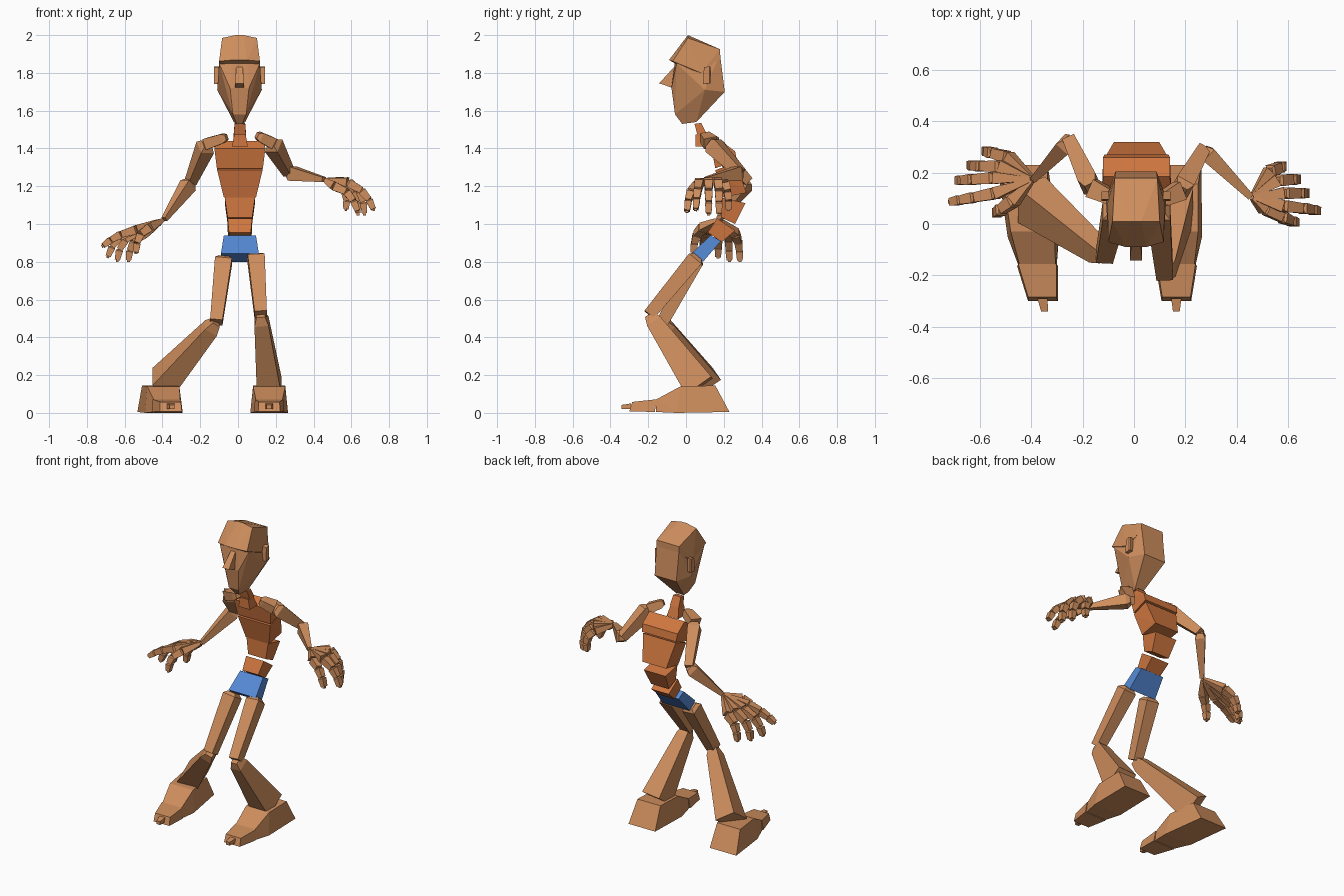
import bpy, bmesh
from mathutils import Vector as V


def material(name, col):
    m = bpy.data.materials.new(name)
    m.diffuse_color = (*col, 1)
    return m


SKIN = material("skin", (0.62, 0.27, 0.11))
TORSO = material("torso_orange", (0.62, 0.18, 0.05))
BLUE = material("hip_blue", (0.09, 0.25, 0.66))


def hull(name, pts, mat=SKIN):
    """Flat-faced convex solid around a few points."""
    bm = bmesh.new()
    for p in pts:
        bm.verts.new(p)
    res = bmesh.ops.convex_hull(bm, input=bm.verts[:])
    junk = [g for g in res["geom_interior"] + res["geom_unused"] if isinstance(g, bmesh.types.BMVert)]
    bmesh.ops.delete(bm, geom=list(set(junk)), context='VERTS')
    bmesh.ops.dissolve_limit(bm, angle_limit=0.03, verts=bm.verts[:], edges=bm.edges[:])
    bmesh.ops.recalc_face_normals(bm, faces=bm.faces[:])
    me = bpy.data.meshes.new(name)
    bm.to_mesh(me)
    bm.free()
    me.materials.append(mat)
    ob = bpy.data.objects.new(name, me)
    bpy.context.collection.objects.link(ob)
    return ob


def mirrored(pts, cx=0.0):
    """Points given for the +x half, doubled about x = cx."""
    return [(cx + s * x, y, z) for x, y, z in pts for s in (-1, 1)]


def bone(name, a, b, s0, s1, hint, neck=0.06, mat=SKIN):
    """Tapered box from a to b with a pinched start; sizes are (width, depth)."""
    a, b = V(a), V(b)
    ax = (b - a).normalized()
    u = V(hint)
    u = (u - ax * u.dot(ax)).normalized()
    w = ax.cross(u)
    pts = []
    rings = ((0, s0[0] * .6, s0[1] * .6), (neck, *s0), (1, *s1))
    for t, su, sw in rings:
        c = a.lerp(b, t)
        pts += [c + u * su * i / 2 + w * sw * j / 2 for i in (-1, 1) for j in (-1, 1)]
    return hull(name, pts, mat)


def block(name, profile, mat, cx=0.01):
    """Torso block: profile of (y, z, half width) points."""
    return hull(name, mirrored([(h, y, z) for y, z, h in profile], cx), mat)


# torso, bottom to top
block("hips", [(.13, .94, .085), (.185, .91, .085), (.09, .80, .10), (.03, .845, .10)], BLUE)
block("waist", [(.165, 1.03, .065), (.26, .965, .065), (.19, .905, .058), (.115, .955, .058)], TORSO)
block("belly", [(.19, 1.14, .08), (.315, 1.11, .08), (.26, 1.0, .065), (.185, 1.035, .065)], TORSO)
block("ribs", [(.155, 1.285, .12), (.265, 1.325, .12), (.32, 1.165, .088), (.19, 1.14, .085)], TORSO)
block("chest", [(.135, 1.40, .135), (.185, 1.44, .13), (.26, 1.385, .13),
                (.27, 1.335, .125), (.155, 1.295, .122)], TORSO)
block("lower_neck", [(.05, 1.475, .03), (.105, 1.475, .03), (.13, 1.41, .042), (.05, 1.41, .042)], TORSO)
block("upper_neck", [(.045, 1.53, .028), (.08, 1.535, .028), (.11, 1.475, .033), (.065, 1.455, .033)], TORSO)

# head
CX = 0.008
hull("face", mirrored([(.108, -.05, 1.85), (.118, .10, 1.71), (.08, .205, 1.70), (.083, .18, 1.90),
                       (.035, -.058, 1.58), (.015, -.02, 1.53), (.03, .055, 1.54),
                       (.05, -.077, 1.72), (.04, -.06, 1.85)], CX))
hull("forehead", mirrored([(.092, .01, 1.985), (.02, .01, 2.0), (.108, -.07, 1.862), (.04, -.09, 1.868),
                           (.083, .18, 1.925), (.084, .182, 1.88), (.112, .08, 1.80), (.10, -.04, 1.84)], CX))
hull("nose", mirrored([(.016, -.055, 1.84), (.024, -.142, 1.745), (.024, -.07, 1.72),
                       (.016, -.04, 1.80)], CX))
for s, n in ((-1, "left"), (1, "right")):
    x = CX + s * .105
    hull(n + "_ear", [(x + s * i, y + k * .1 - .005, z) for i, k in ((0, 0), (.025, .05), (.03, 0))
                      for y, z in ((.095, 1.74), (.13, 1.745), (.10, 1.83), (.13, 1.835))])

# arms: clavicle, upper arm, forearm
ARMS = {
    "left": [(-.06, .09, 1.46), (-.165, .14, 1.425), (-.25, .325, 1.225), (-.39, .175, 1.025)],
    "right": [(.10, .09, 1.47), (.18, .13, 1.43), (.27, .29, 1.27), (.455, .105, 1.235)],
}
for side, (c, s, e, w) in ARMS.items():
    bone(side + "_clavicle", c, s, (.055, .05), (.075, .06), (0, 1, 0), .2)
    bone(side + "_upper_arm", s, e, (.085, .075), (.05, .05), (0, 0, 1), .1)
    bone(side + "_forearm", e, w, (.075, .062), (.026, .026), (0, 0, 1), .1)

# hands: knuckle, bend and tip of each finger
HANDS = {
    "left": [
        ("thumb", (-.47, .09, .98), (-.54, .04, .96), (-.54, .04, .84)),
        ("index", (-.54, .12, .97), (-.64, .10, .95), (-.72, .085, .88)),
        ("middle", (-.545, .18, .97), (-.66, .17, .94), (-.69, .17, .82)),
        ("ring", (-.52, .225, .965), (-.63, .225, .93), (-.64, .23, .80)),
        ("little", (-.49, .26, .95), (-.58, .285, .92), (-.58, .285, .80))],
    "right": [
        ("thumb", (.51, .06, 1.20), (.60, .01, 1.19), (.635, .005, 1.06)),
        ("index", (.58, .07, 1.22), (.68, .06, 1.19), (.72, .05, 1.07)),
        ("middle", (.585, .12, 1.225), (.67, .12, 1.19), (.67, .12, 1.045)),
        ("ring", (.56, .17, 1.225), (.64, .175, 1.19), (.635, .175, 1.045)),
        ("little", (.53, .205, 1.21), (.59, .23, 1.18), (.57, .225, 1.07))],
}
for side, fingers in HANDS.items():
    wrist = V(ARMS[side][3])
    for name, k, m, t in fingers:
        k, m, t = V(k), V(m), V(t)
        part = f"{side}_{name}"
        bone(part + "_palm", wrist.lerp(k, .08), k, (.022, .028), (.048, .045), (0, 1, 0), .25)
        pts = [k * (1 - q) ** 2 + m * 2 * q * (1 - q) + t * q * q for q in (0, .42, .72, .96)]
        for i, (a, b) in enumerate(zip(pts, pts[1:])):
            w = .046 - .004 * i
            bone(f"{part}_{i + 1}", a, b, (w, w), (w - .008, w - .01), (0, 1, 0), .12)
        bone(part + "_tip", pts[3], t, (.018, .016), (.016, .014), (0, 1, 0), .1)

# legs
LEGS = {
    "left": [(-.075, .06, .82), (-.115, -.125, .48), (-.40, .095, .16)],
    "right": [(.095, .06, .83), (.12, -.195, .52), (.165, .07, .14)],
}
for side, (h, k, a) in LEGS.items():
    bone(side + "_thigh", h, k, (.09, .085), (.065, .065), (1, 0, 0), .05)
    bone(side + "_calf", k, a, (.075, .085), (.13, .165), (1, 0, 0), .1)

# feet: x slides with y by the lean so the toes point where they should
for side, cx, lean in (("left", -.40, .15), ("right", .165, .0)):
    def foot_part(name, prof):
        hull(f"{side}_{name}", [(cx - lean * y + s * h, y, z) for y, z, h in prof for s in (-1, 1)])
    foot_part("foot", [(.23, .005, .098), (.155, .145, .085), (-.03, .14, .085), (-.16, .07, .07),
                       (-.16, .005, .075), (-.05, .0, .10)])
    foot_part("toes", [(-.155, .072, .075), (-.165, .005, .08), (-.285, .058, .055), (-.30, .008, .058)])
    foot_part("toe_tip", [(-.29, .05, .02), (-.29, .02, .02), (-.342, .042, .013), (-.342, .02, .013)])
